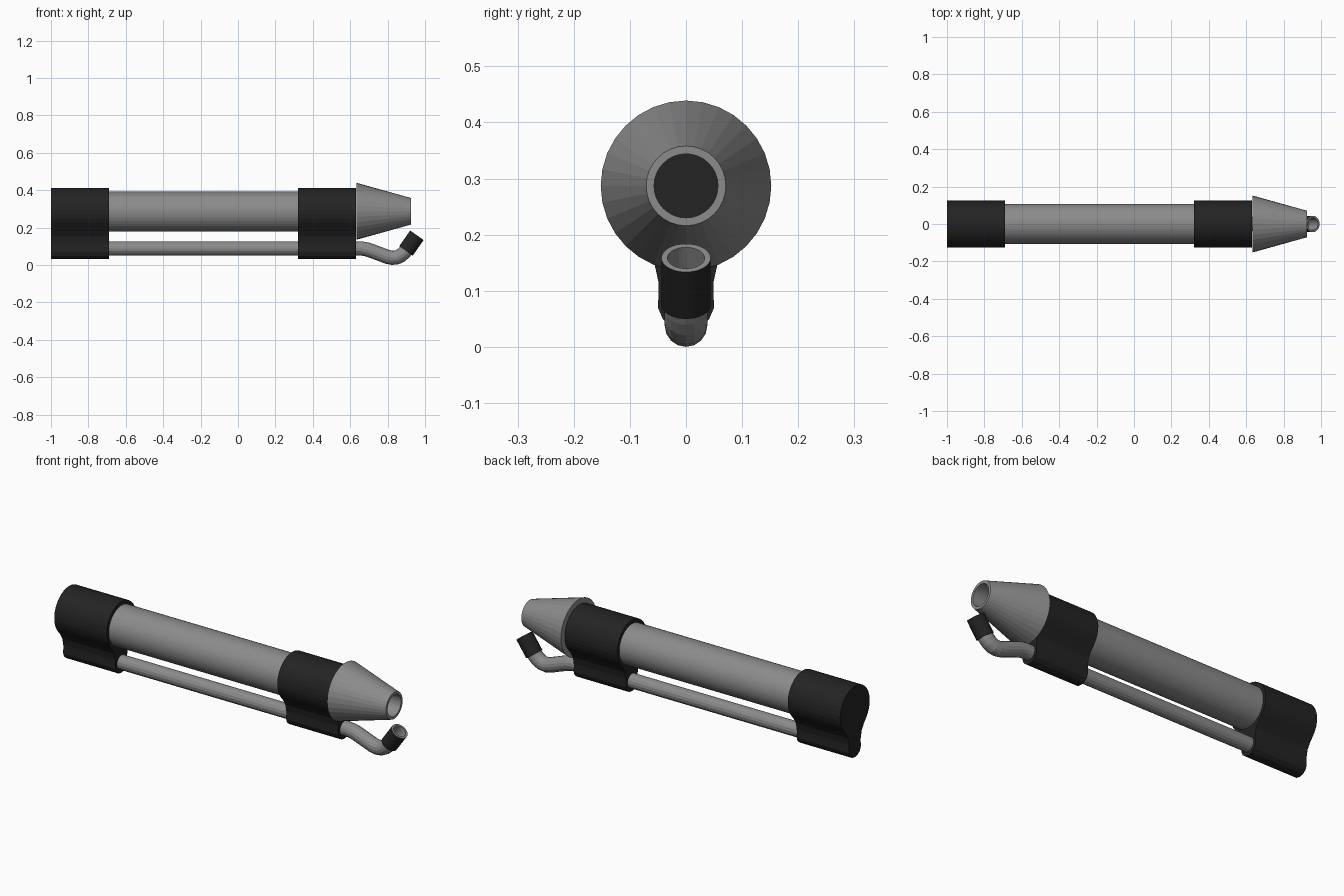
import bpy, bmesh, math
from mathutils import Matrix, Vector

cube = bpy.data.objects.get("Cube")
if cube:
    bpy.data.objects.remove(cube, do_unlink=True)


def material(name, value):
    m = bpy.data.materials.new(name)
    m.use_nodes = True
    colour = (value, value, value, 1)
    m.diffuse_color = colour
    bsdf = m.node_tree.nodes["Principled BSDF"]
    bsdf.inputs["Base Color"].default_value = colour
    bsdf.inputs["Roughness"].default_value = 0.7
    return m


GREY = material("steel grey", 0.26)
BLACK = material("rubber black", 0.017)
TUBE_Z = 0.287
PIPE_Z = 0.088


def finish(name, bm, *mats):
    bmesh.ops.recalc_face_normals(bm, faces=bm.faces[:])
    mesh = bpy.data.meshes.new(name)
    bm.to_mesh(mesh)
    bm.free()
    for m in mats:
        mesh.materials.append(m)
    ob = bpy.data.objects.new(name, mesh)
    bpy.context.collection.objects.link(ob)
    return ob


def lathe(profile, sides, closed=False):
    """Turn (x, radius) points about the x axis; an open profile gets flat ends."""
    bm = bmesh.new()
    rings = []
    for x, r in profile:
        angles = [math.tau * i / sides for i in range(sides)]
        rings.append([bm.verts.new((x, r * math.cos(a), r * math.sin(a))) for a in angles])
    pairs = list(zip(rings, rings[1:]))
    if closed:
        pairs.append((rings[-1], rings[0]))
    else:
        bm.faces.new(rings[0])
        bm.faces.new(rings[-1])
    for a, b in pairs:
        for i in range(sides):
            j = (i + 1) % sides
            bm.faces.new((a[i], a[j], b[j], b[i]))
    return bm


# Main tube
tube = finish("main_tube", lathe([(-0.85, 0.107), (0.5, 0.107)], 48), GREY)
tube.location.z = TUBE_Z - 0.002

# Tapered nozzle with a straight bore
nozzle = finish("nozzle", lathe([(0.634, 0.152), (0.925, 0.071),
                                 (0.925, 0.057), (0.634, 0.057)], 32, True), GREY)
nozzle.location.z = TUBE_Z

# Clamp outline: big round top, concave waist, small round foot
side = [(0.125 * math.cos(a), TUBE_Z + 0.125 * math.sin(a))
        for a in (math.radians(90 - 130 * i / 12) for i in range(13))]
side += [(0.075, 0.182), (0.057, 0.152), (0.049, 0.115), (0.049, 0.095),
         (0.05, 0.07), (0.041, 0.049), (0.023, 0.035), (0, 0.031)]
outline = side + [(-y, z) for y, z in side[-2:0:-1]]


def clamp(name, x0, x1):
    bm = bmesh.new()
    face = bm.faces.new([bm.verts.new((x0, y, z)) for y, z in outline])
    out = bmesh.ops.extrude_face_region(bm, geom=[face], use_keep_orig=True)
    moved = [v for v in out["geom"] if isinstance(v, bmesh.types.BMVert)]
    bmesh.ops.translate(bm, vec=(x1 - x0, 0, 0), verts=moved)
    finish(name, bm, BLACK)


clamp("rear_clamp", -1.0, -0.69)
clamp("front_clamp", 0.32, 0.63)

# Thin lower pipe, dipping and turning up at the front
path = [(-0.85, PIPE_Z), (0.66, PIPE_Z), (0.69, 0.083), (0.72, 0.073),
        (0.80, 0.043), (0.825, 0.038), (0.85, 0.041), (0.872, 0.052),
        (0.888, 0.066), (0.91, 0.092)]
curve = bpy.data.curves.new("lower_pipe", "CURVE")
curve.dimensions = "3D"
curve.bevel_depth = 0.038
curve.bevel_resolution = 6
curve.use_fill_caps = True
spline = curve.splines.new("POLY")
spline.points.add(len(path) - 1)
for p, (x, z) in zip(spline.points, path):
    p.co = (x, 0, z, 1)
spline.use_smooth = False
curve.materials.append(GREY)
pipe = bpy.data.objects.new("lower_pipe", curve)
bpy.context.collection.objects.link(pipe)

# Hollow pipe tip: black sleeve, grey rim and bore
LENGTH = 0.102
bm = lathe([(0, 0.044), (LENGTH, 0.044), (LENGTH, 0.033), (0, 0.033)], 32, True)
bm.normal_update()
for f in bm.faces:
    c = f.calc_center_median()
    outer = Vector((c.y, c.z)).length > 0.04
    f.material_index = 0 if outer or c.x < 0.01 else 1
tip = finish("pipe_tip", bm, BLACK, GREY)
tip.matrix_world = (Matrix.Translation((0.898, 0, 0.075))
                    @ Matrix.Rotation(-math.radians(55), 4, "Y"))
